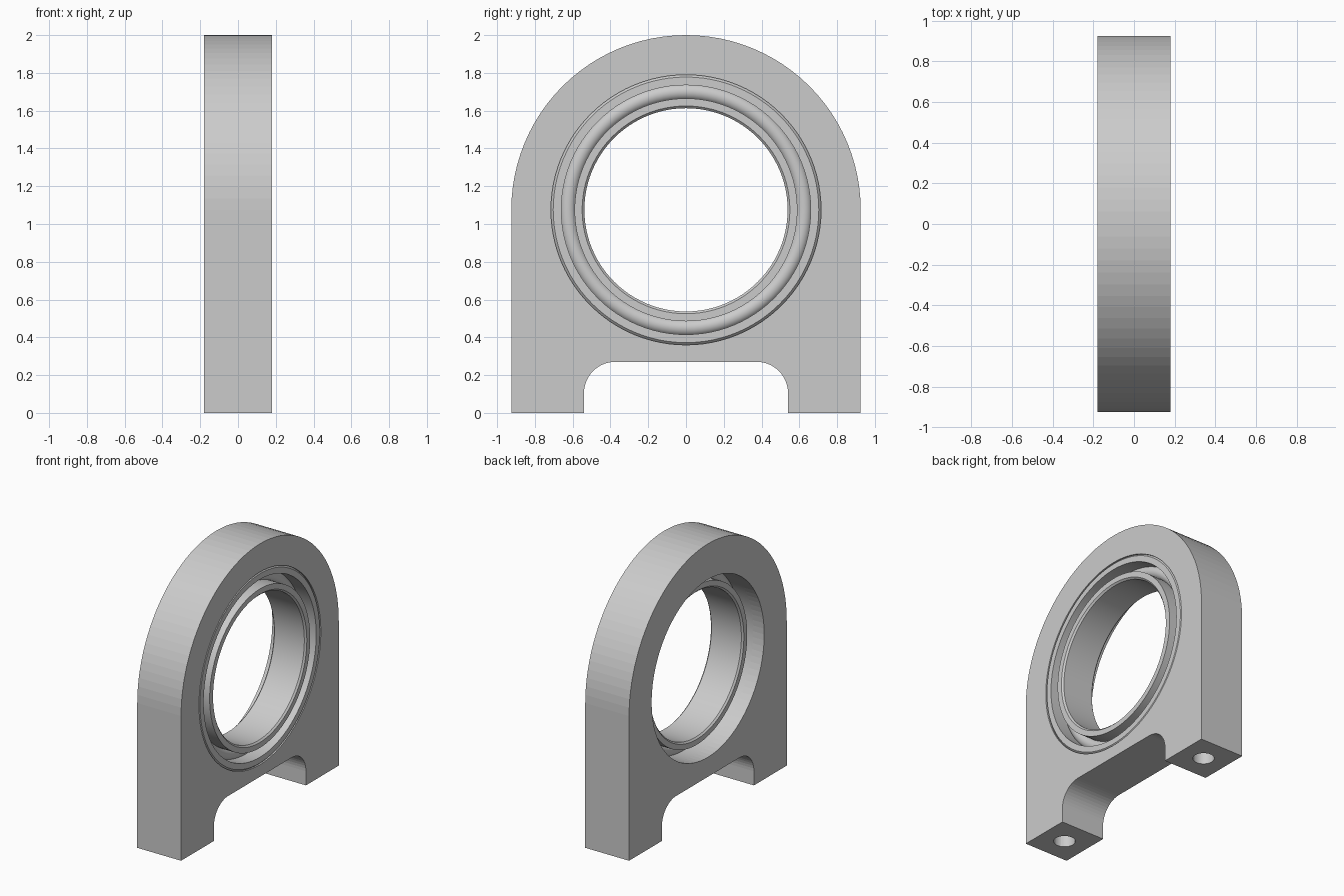
import bpy, bmesh
from math import sin, cos, pi, radians
from mathutils import Matrix

if "Cube" in bpy.data.objects:
    bpy.data.objects.remove(bpy.data.objects["Cube"])

CZ = 1.075        # height of the bore axis
R_OUT = 0.925     # radius of the rounded top
HALF = 0.18       # half thickness
X0, X1 = -0.09, 0.18   # bearing seat, along the axis
SEG = 96


def finish(bm, name):
    bmesh.ops.recalc_face_normals(bm, faces=bm.faces)
    me = bpy.data.meshes.new(name)
    bm.to_mesh(me)
    bm.free()
    ob = bpy.data.objects.new(name, me)
    bpy.context.collection.objects.link(ob)
    return ob


def arc(cy, cz, r, a0, a1, n):
    return [(cy + r * cos(radians(a0 + (a1 - a0) * i / n)),
             cz + r * sin(radians(a0 + (a1 - a0) * i / n))) for i in range(n + 1)]


def lathe(name, profile):
    """Spin a closed (x, radius) section around the bore axis."""
    bm = bmesh.new()
    rings = []
    for i in range(SEG):
        a = 2 * pi * i / SEG
        rings.append([bm.verts.new((x, r * cos(a), CZ + r * sin(a))) for x, r in profile])
    n = len(profile)
    for i in range(SEG):
        p, q = rings[i], rings[(i + 1) % SEG]
        for j in range(n):
            k = (j + 1) % n
            bm.faces.new((p[j], p[k], q[k], q[j]))
    ob = finish(bm, name)
    for poly in ob.data.polygons:
        poly.use_smooth = True
    ob.data.set_sharp_from_angle(angle=radians(30))
    return ob


def cut_cylinder(target, r, depth, matrix, seg):
    bm = bmesh.new()
    bmesh.ops.create_cone(bm, cap_ends=True, segments=seg, radius1=r, radius2=r,
                          depth=depth, matrix=matrix)
    cutter = finish(bm, "cutter")
    cutter.hide_render = True
    mod = target.modifiers.new("cut", 'BOOLEAN')
    mod.operation = 'DIFFERENCE'
    mod.solver = 'EXACT'
    mod.object = cutter
    bpy.context.view_layer.objects.active = target
    bpy.ops.object.modifier_apply(modifier=mod.name)
    bpy.data.objects.remove(cutter)


# Housing: arched outline with a round-cornered slot between the feet
FOOT, SLOT, FIL = 0.54, 0.27, 0.165
outline = [(R_OUT, 0)] + arc(0, CZ, R_OUT, 0, 180, 48) + [(-R_OUT, 0), (-FOOT, 0)]
outline += arc(-FOOT + FIL, SLOT - FIL, FIL, 180, 90, 12)
outline += arc(FOOT - FIL, SLOT - FIL, FIL, 90, 0, 12) + [(FOOT, 0)]
bm = bmesh.new()
face = bm.faces.new([bm.verts.new((-HALF, y, z)) for y, z in outline])
ext = bmesh.ops.extrude_face_region(bm, geom=[face])
bmesh.ops.translate(bm, vec=(2 * HALF, 0, 0),
                    verts=[v for v in ext["geom"] if isinstance(v, bmesh.types.BMVert)])
housing = finish(bm, "housing")

# Stepped bore: narrow right through, wider bearing seat from the +x side
turn = Matrix.Rotation(pi / 2, 4, 'Y')
cut_cylinder(housing, 0.66, 1.0, Matrix.Translation((0, 0, CZ)) @ turn, SEG)
cut_cylinder(housing, 0.715, 0.4, Matrix.Translation((X0 + 0.2, 0, CZ)) @ turn, SEG)

# Bolt holes up into the feet
for s in (-1, 1):
    cut_cylinder(housing, 0.073, 0.72, Matrix.Translation((0, s * 0.7325, 0)), 32)

# Bearing rings with small edge chamfers on the fitted side
C = 0.012
lathe("bearing_outer_ring", [(X0, 0.66), (X1, 0.66), (X1, 0.715 - C), (X1 - C, 0.715),
                             (X0 + C, 0.715), (X0, 0.715 - C)])
lathe("bearing_inner_ring", [(X0, 0.59), (X1, 0.59), (X1, 0.538 + C), (X1 - C, 0.538),
                             (X0 + C, 0.538), (X0, 0.538 + C)])

# Rolling element, simplified to a full round ring between the races
mid = (X0 + X1) / 2
lathe("bearing_race_core", arc(mid, 0.625, 0.045, 0, 345, 23))
